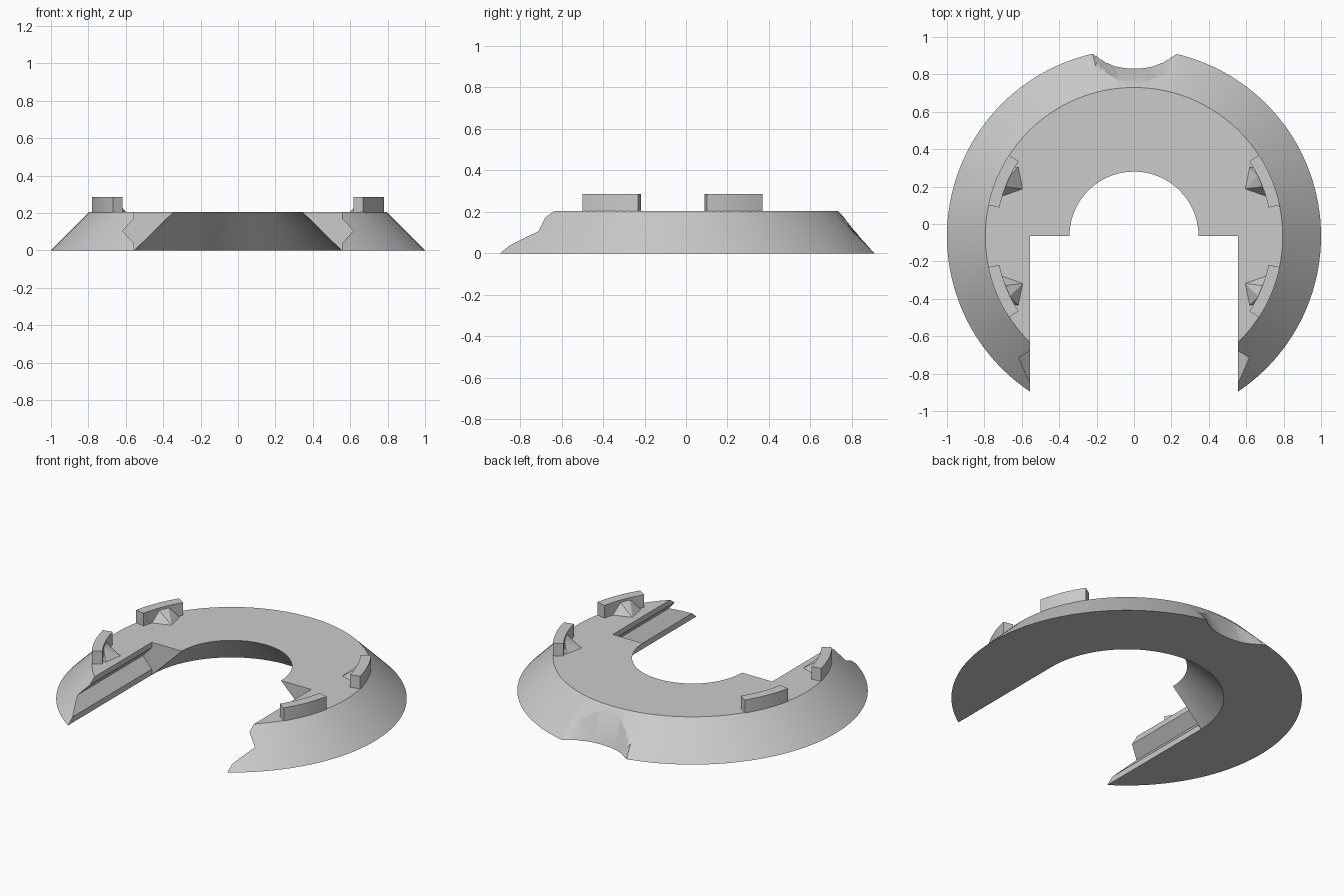
import bpy, bmesh
from math import cos, sin, radians
from mathutils import Vector

CY = -0.065     # ring centre in y
H = 0.205       # ring height
R_BASE, R_TOP = 1.0, 0.795

cube = bpy.data.objects.get("Cube")
if cube:
    bpy.data.objects.remove(cube, do_unlink=True)

grey = bpy.data.materials.new("plain grey")
grey.use_nodes = True
grey.diffuse_color = (0.6, 0.6, 0.6, 1)
grey.node_tree.nodes["Principled BSDF"].inputs["Base Color"].default_value = (0.6, 0.6, 0.6, 1)


def add_object(name, bm):
    bmesh.ops.recalc_face_normals(bm, faces=bm.faces)
    mesh = bpy.data.meshes.new(name)
    bm.to_mesh(mesh)
    bm.free()
    mesh.materials.append(grey)
    obj = bpy.data.objects.new(name, mesh)
    bpy.context.collection.objects.link(obj)
    return obj


def loft(name, start, end):
    """Closed solid between two matching outlines."""
    bm = bmesh.new()
    a = [bm.verts.new(p) for p in start]
    b = [bm.verts.new(p) for p in end]
    bm.faces.new(a)
    bm.faces.new(b[::-1])
    n = len(a)
    for i in range(n):
        j = (i + 1) % n
        bm.faces.new((a[i], b[i], b[j], a[j]))
    return add_object(name, bm)


def frustum(name, z0, z1, r0, r1, n=144):
    def ring(r, z):
        return [(r * cos(radians(360 * i / n)), CY + r * sin(radians(360 * i / n)), z)
                for i in range(n)]
    return loft(name, ring(r0, z0), ring(r1, z1))


def activate(obj):
    bpy.ops.object.select_all(action='DESELECT')
    obj.select_set(True)
    bpy.context.view_layer.objects.active = obj


def cut(obj, cutter):
    cutter.hide_render = True
    mod = obj.modifiers.new("cut", 'BOOLEAN')
    mod.operation = 'DIFFERENCE'
    mod.solver = 'EXACT'
    mod.object = cutter
    activate(obj)
    bpy.ops.object.modifier_apply(modifier=mod.name)
    bpy.data.objects.remove(cutter, do_unlink=True)


# Sloped ring body
body = frustum("ring_body", 0, H, R_BASE, R_TOP)

# Central opening, widening downwards
HOLE_TOP, HOLE_BASE, E = 0.345, 0.554, 0.02
slope = (HOLE_BASE - HOLE_TOP) / H
cut(body, frustum("hole_cutter", -E, H + E, HOLE_BASE + slope * E, HOLE_TOP - slope * E))

# Front slot with a V groove along each side wall
side = [(0.555, -0.1), (0.555, 0.036), (0.617, 0.105), (0.555, 0.172), (0.555, 0.3)]
outline = side + [(-x, z) for x, z in reversed(side)]
cut(body, loft("slot_cutter", [(x, -1.3, z) for x, z in outline],
               [(x, CY, z) for x, z in outline]))

# Finger scoop at the back: half widths with wall position at base and top
scoop = [(0, 0.83, 0.748), (0.05, 0.833, 0.749), (0.1, 0.842, 0.753), (0.15, 0.862, 0.763),
         (0.18, 0.880, 0.757), (0.205, 0.897, 0.737), (0.225, 0.908, 0.715), (0.245, 0.914, 0.708)]


def scoop_outline(z):
    half = [(x, y0 + (y1 - y0) * z / H) for x, y0, y1 in scoop]
    wall = [(-x, y) for x, y in half[:0:-1]] + half
    return [(x, y, z) for x, y in wall] + [(0.245, 1.3, z), (-0.245, 1.3, z)]


cut(body, loft("scoop_cutter", scoop_outline(-0.03), scoop_outline(H + 0.03)))
activate(body)
bpy.ops.object.shade_smooth_by_angle(angle=radians(25))


# Raised retaining tabs with a pointed brace on the inside
def polar(r, deg, z, sx, sy):
    a = radians(deg)
    return Vector((sx * r * cos(a), CY + sy * r * sin(a), z))


def tab(name, sx, sy):
    steps = [12 + 21 * i / 8 for i in range(9)]
    arc = [(0.797, d) for d in steps] + [(0.736, d) for d in reversed(steps)]
    block = loft(name, [polar(r, d, H - 0.01, sx, sy) for r, d in arc],
                 [polar(r, d, 0.285, sx, sy) for r, d in arc])
    activate(block)
    bpy.ops.object.shade_smooth_by_angle(angle=radians(25))

    bm = bmesh.new()
    foot = [(0.645, 23), (0.72, 31), (0.75, 29), (0.75, 16)]
    for r, d in foot:
        bm.verts.new(polar(r, d, H - 0.002, sx, sy))
    for d in (21, 26):
        bm.verts.new(polar(0.74, d, 0.272, sx, sy))
    bmesh.ops.convex_hull(bm, input=bm.verts)
    add_object(name + "_brace", bm)


for sx, lr in ((1, "left"), (-1, "right")):
    for sy, fb in ((1, "back"), (-1, "front")):
        tab(f"{fb}_{lr}_tab", sx, sy)
